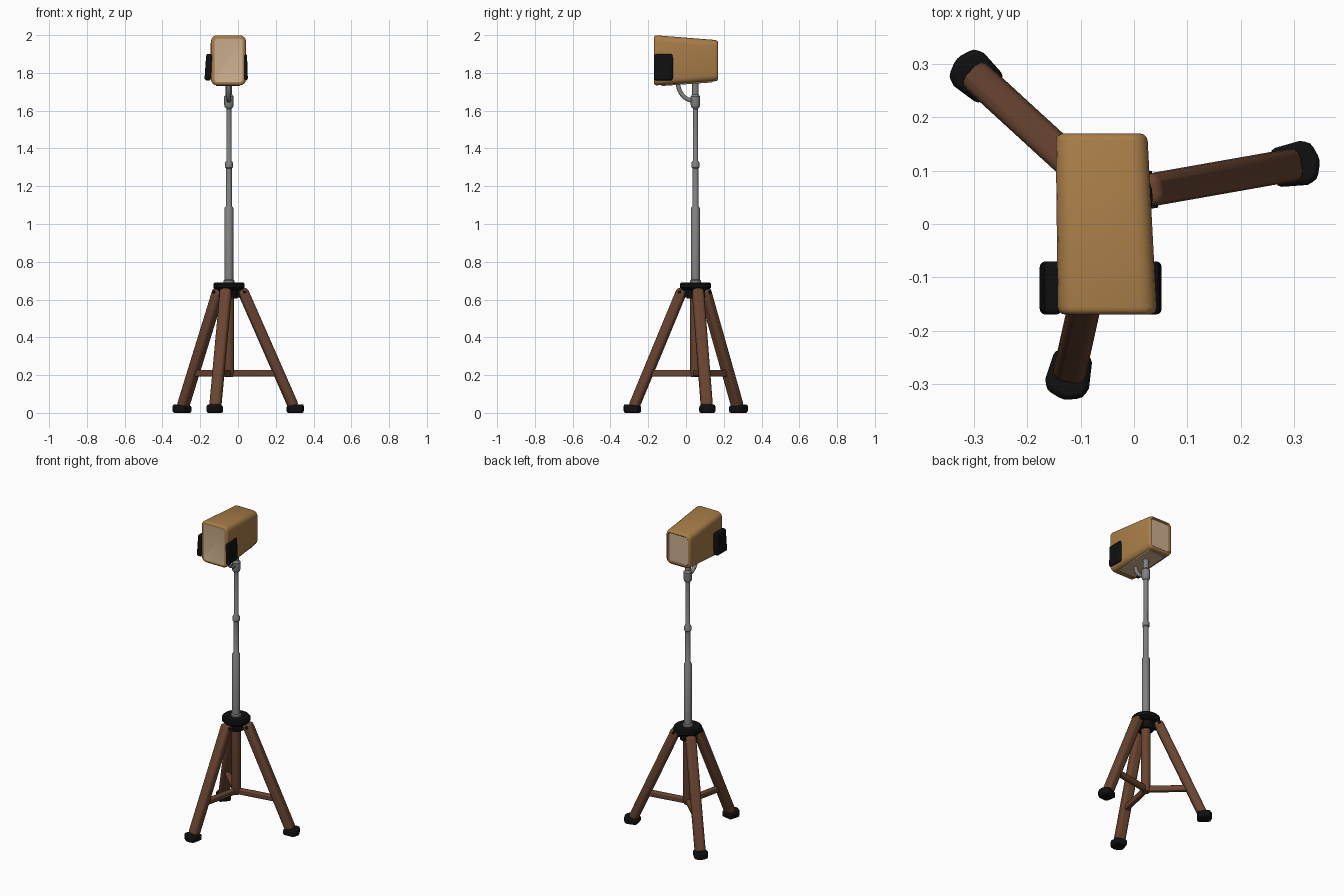
import bpy, bmesh, math
from mathutils import Vector, Matrix

cube = bpy.data.objects.get("Cube")
if cube:
    bpy.data.objects.remove(cube, do_unlink=True)


def material(name, r, g, b):
    m = bpy.data.materials.new(name)
    m.use_nodes = True
    m.diffuse_color = (r, g, b, 1)
    m.node_tree.nodes["Principled BSDF"].inputs["Base Color"].default_value = (r, g, b, 1)
    return m


TAN = material("tan cover", 0.39, 0.205, 0.065)
CREAM = material("cream panel", 0.62, 0.44, 0.28)
BROWN = material("brown wood", 0.14, 0.058, 0.03)
GREY = material("grey metal", 0.22, 0.22, 0.22)
BLACK = material("black rubber", 0.005, 0.005, 0.005)

CENTRE = Vector((-0.048, 0.05, 0))


def finish(name, bm, *mats, matrix=None, bevel=0, segments=3):
    if matrix:
        bm.transform(matrix)
    bmesh.ops.recalc_face_normals(bm, faces=bm.faces)
    mesh = bpy.data.meshes.new(name)
    bm.to_mesh(mesh)
    bm.free()
    for m in mats:
        mesh.materials.append(m)
    ob = bpy.data.objects.new(name, mesh)
    bpy.context.collection.objects.link(ob)
    if bevel:
        mod = ob.modifiers.new("Bevel", "BEVEL")
        mod.width, mod.segments = bevel, segments
    bpy.ops.object.select_all(action='DESELECT')
    ob.select_set(True)
    bpy.context.view_layer.objects.active = ob
    bpy.ops.object.shade_smooth_by_angle(angle=math.radians(35))
    return ob


def box(name, size, mat, matrix, bevel, segments=3):
    bm = bmesh.new()
    bmesh.ops.create_cube(bm, size=1, matrix=Matrix.Diagonal((*size, 1)))
    return finish(name, bm, mat, matrix=matrix, bevel=bevel, segments=segments)


def lathe(name, profile, mat, steps=24):
    """Revolve (radius, height) points around the pole axis."""
    bm = bmesh.new()
    verts = [bm.verts.new((r, 0, z)) for r, z in profile]
    edges = [bm.edges.new(p) for p in zip(verts, verts[1:])]
    bmesh.ops.spin(bm, geom=verts + edges, axis=(0, 0, 1), cent=(0, 0, 0),
                   angle=math.tau, steps=steps)
    bmesh.ops.remove_doubles(bm, verts=bm.verts, dist=1e-5)
    return finish(name, bm, mat, matrix=Matrix.Translation(CENTRE))


def beam(name, a, b, width, depth, mat, bevel):
    """Rounded beam from a to b, its width kept horizontal."""
    axis = (b - a).normalized()
    side = Vector((0, 0, 1)).cross(axis).normalized()
    rot = Matrix((side, axis.cross(side), axis)).transposed().to_4x4()
    return box(name, (width, depth, (b - a).length), mat,
               Matrix.Translation((a + b) / 2) @ rot, bevel)


# Three legs with feet, struts, hinges and bolts
FEET = (("left", 10, 0.357), ("back", 137.5, 0.34), ("front", 257.5, 0.343))
SOLE = [(-0.043, 0.036), (0.015, 0.042), (0.035, 0.035), (0.047, 0)]
for label, degrees, reach in FEET:
    turn = Matrix.Translation(CENTRE) @ Matrix.Rotation(math.radians(degrees), 4, 'Z')
    top, end = Vector((0.07, 0, 0.655)), Vector((reach - 0.008, 0, 0.03))
    beam(label + "_leg", turn @ top, turn @ end, 0.062, 0.055, BROWN, 0.018)
    joint = top.lerp(end, (0.655 - 0.21) / 0.625)
    beam(label + "_strut", turn @ Vector((0.005, 0, 0.21)), turn @ joint,
         0.03, 0.036, BROWN, 0.008)
    box(label + "_hinge", (0.06, 0.036, 0.07), BLACK,
        turn @ Matrix.Translation((0.05, 0, 0.645)), 0.01)
    bm = bmesh.new()
    bmesh.ops.create_cone(bm, cap_ends=True, segments=12, radius1=0.009,
                          radius2=0.009, depth=0.07)
    finish(label + "_bolt", bm, BLACK, matrix=turn @ Matrix.Translation((0.08, 0, 0.64))
           @ Matrix.Rotation(math.pi / 2, 4, 'X'))

    bm = bmesh.new()
    outline = SOLE + [(x, -y) for x, y in reversed(SOLE[:-1])]
    face = bm.faces.new([bm.verts.new((x, y, 0)) for x, y in outline])
    up = bmesh.ops.extrude_face_region(bm, geom=[face])["geom"]
    for v in (g for g in up if isinstance(g, bmesh.types.BMVert)):
        v.co.z = 0.042 + 0.1 * v.co.x
    finish(label + "_foot", bm, BLACK, bevel=0.01, segments=2,
           matrix=turn @ Matrix.Translation((reach, 0, 0)))

# Centre column, hub and telescopic pole
lathe("centre_column", [(0, 0.19), (0.022, 0.19), (0.028, 0.22), (0.028, 0.65), (0, 0.65)], BROWN)
lathe("hub", [(0, 0.605), (0.045, 0.605), (0.05, 0.65), (0.075, 0.655), (0.083, 0.663),
              (0.083, 0.682), (0.076, 0.69), (0, 0.69)], BLACK, 32)
lathe("pole", [(0, 0.68), (0.03, 0.68), (0.03, 0.7), (0.023, 0.705), (0.023, 1.085),
               (0.016, 1.095), (0.016, 1.295), (0.021, 1.3), (0.021, 1.325), (0.014, 1.335),
               (0.014, 1.61), (0.022, 1.618), (0.025, 1.63), (0.025, 1.675), (0.017, 1.685),
               (0.017, 1.77), (0, 1.77)], GREY)

# Curved support arm beneath the head
curve = bpy.data.curves.new("support_arm", 'CURVE')
curve.dimensions = '3D'
curve.bevel_depth, curve.bevel_resolution = 0.012, 3
spline = curve.splines.new('BEZIER')
spline.bezier_points.add(1)
for p, co, handle in zip(spline.bezier_points, ((0, -0.095, 1.77), (0, 0, 1.652)),
                         ((0, 0, -0.085), (0, 0.05, 0))):
    p.co = Vector(co) + CENTRE
    p.handle_left = p.co - Vector(handle)
    p.handle_right = p.co + Vector(handle)
spline.bezier_points[1].handle_left = spline.bezier_points[1].co + Vector((0, -0.05, 0))
curve.materials.append(GREY)
bpy.context.collection.objects.link(bpy.data.objects.new("support_arm", curve))

# Head: tapered rounded case with framed end panels
bm = bmesh.new()
bmesh.ops.create_cube(bm, size=2)
for v in bm.verts:
    front = v.co.y < 0
    v.co.x = (-0.05 if front else -0.061) + v.co.x * (0.093 if front else 0.086)
    low, high = (1.733, 2.0) if front else (1.757, 1.973)
    v.co.z = high if v.co.z > 0 else low
    v.co.y *= 0.17
long_edges = [e for e in bm.edges if abs(e.verts[0].co.y - e.verts[1].co.y) > 0.2]
bmesh.ops.bevel(bm, geom=long_edges, offset=0.032, segments=4, profile=0.5, affect='EDGES')
rims = [e for e in bm.edges if abs(e.verts[0].co.y - e.verts[1].co.y) < 0.01]
bmesh.ops.bevel(bm, geom=rims, offset=0.014, segments=3, profile=0.5, affect='EDGES')
bm.normal_update()
ends = [f for f in bm.faces if abs(f.normal.y) > 0.95 and f.calc_area() > 0.01]
for f in ends:
    depth = -0.006 if f.normal.y > 0 else -0.001
    bmesh.ops.inset_region(bm, faces=[f], thickness=0.005, depth=depth)
    f.material_index = 1
finish("head_case", bm, TAN, CREAM)

# Panel under the head
box("underside_panel", (0.125, 0.27, 0.008), CREAM,
    Matrix.Translation((-0.055, 0.005, 1.744)) @ Matrix.Rotation(math.radians(4.1), 4, 'X'),
    0.003, 2)

# Side grips near the front
for label, x, thick, tilt in (("left", 0.037, 0.026, -2), ("right", -0.156, 0.034, 4)):
    box(label + "_grip", (thick, 0.1, 0.14), BLACK,
        Matrix.Translation((x, -0.12, 1.83)) @ Matrix.Rotation(math.radians(tilt), 4, 'Y'),
        0.011)
